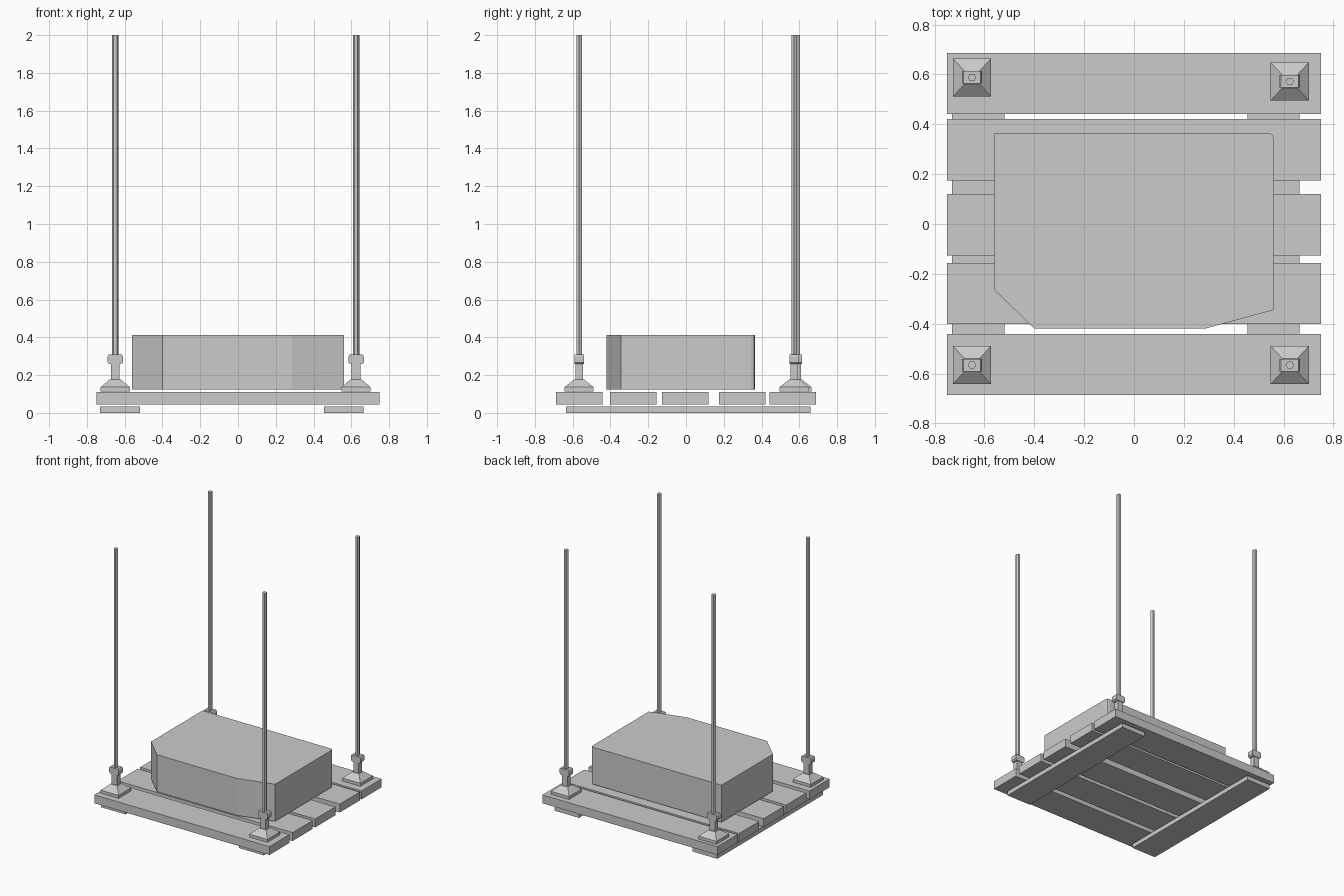
import bpy, bmesh
from math import cos, sin, radians

if "Cube" in bpy.data.objects:
    bpy.data.objects.remove(bpy.data.objects["Cube"])


def make(name, verts, faces):
    mesh = bpy.data.meshes.new(name)
    mesh.from_pydata(verts, [], faces)
    bm = bmesh.new()
    bm.from_mesh(mesh)
    bmesh.ops.recalc_face_normals(bm, faces=bm.faces)
    bm.to_mesh(mesh)
    bm.free()
    obj = bpy.data.objects.new(name, mesh)
    bpy.context.collection.objects.link(obj)
    return obj


def loft(name, rings):
    # closed solid through rings of equal point count
    n = len(rings[0])
    verts = [p for r in rings for p in r]
    faces = [tuple(range(n)), tuple(range(len(verts) - n, len(verts)))]
    for k in range(len(rings) - 1):
        for i in range(n):
            j = (i + 1) % n
            faces.append((k * n + i, k * n + j, k * n + n + j, k * n + n + i))
    return make(name, verts, faces)


def prism(name, outline, z0, z1):
    return loft(name, [[(x, y, z) for x, y in outline] for z in (z0, z1)])


def rect(cx, cy, hx, hy, z):
    return [(cx - hx, cy - hy, z), (cx + hx, cy - hy, z),
            (cx + hx, cy + hy, z), (cx - hx, cy + hy, z)]


def box(name, x0, x1, y0, y1, z0, z1):
    return prism(name, [(x0, y0), (x1, y0), (x1, y1), (x0, y1)], z0, z1)


# two runners under the deck
for side, x0 in (("left", -0.73), ("right", 0.455)):
    box(f"runner_{side}", x0, x0 + 0.21, -0.635, 0.66, 0.0, 0.035)

# five deck planks
for i, y0 in enumerate((-0.687, -0.402, -0.126, 0.175, 0.441)):
    box(f"plank_{i + 1}", -0.75, 0.75, y0, y0 + 0.246, 0.045, 0.11)

# block with cut corners
prism("block", [(-0.56, 0.365), (0.54, 0.365), (0.555, 0.36), (0.56, 0.345),
                (0.56, -0.345), (0.285, -0.42), (-0.40, -0.42), (-0.56, -0.265)],
      0.125, 0.412)

# four corner posts
for tag, x, y in (("front_left", -0.65, -0.566), ("front_right", 0.625, -0.566),
                  ("back_left", -0.65, 0.588), ("back_right", 0.625, 0.572)):
    # plate rising into a pyramid
    loft(f"foot_{tag}", [rect(x, y, 0.077, 0.077, 0.113), rect(x, y, 0.077, 0.077, 0.136),
                         rect(x, y, 0.03, 0.026, 0.177)])
    # socket stem
    loft(f"stem_{tag}", [rect(x, y, 0.023, 0.02, 0.17), rect(x, y, 0.023, 0.02, 0.265)])
    # wide collar with bevelled corners
    prof = [(-0.031, 0.258), (0.031, 0.258), (0.041, 0.268), (0.041, 0.298),
            (0.035, 0.308), (-0.035, 0.308), (-0.041, 0.298), (-0.041, 0.268)]
    loft(f"collar_{tag}", [[(x + px, y + d, z) for px, z in prof] for d in (-0.025, 0.025)])
    # hexagonal pole
    prism(f"pole_{tag}", [(x + 0.017 * cos(radians(60 * k)), y + 0.017 * sin(radians(60 * k)))
                          for k in range(6)], 0.26, 2.0)
